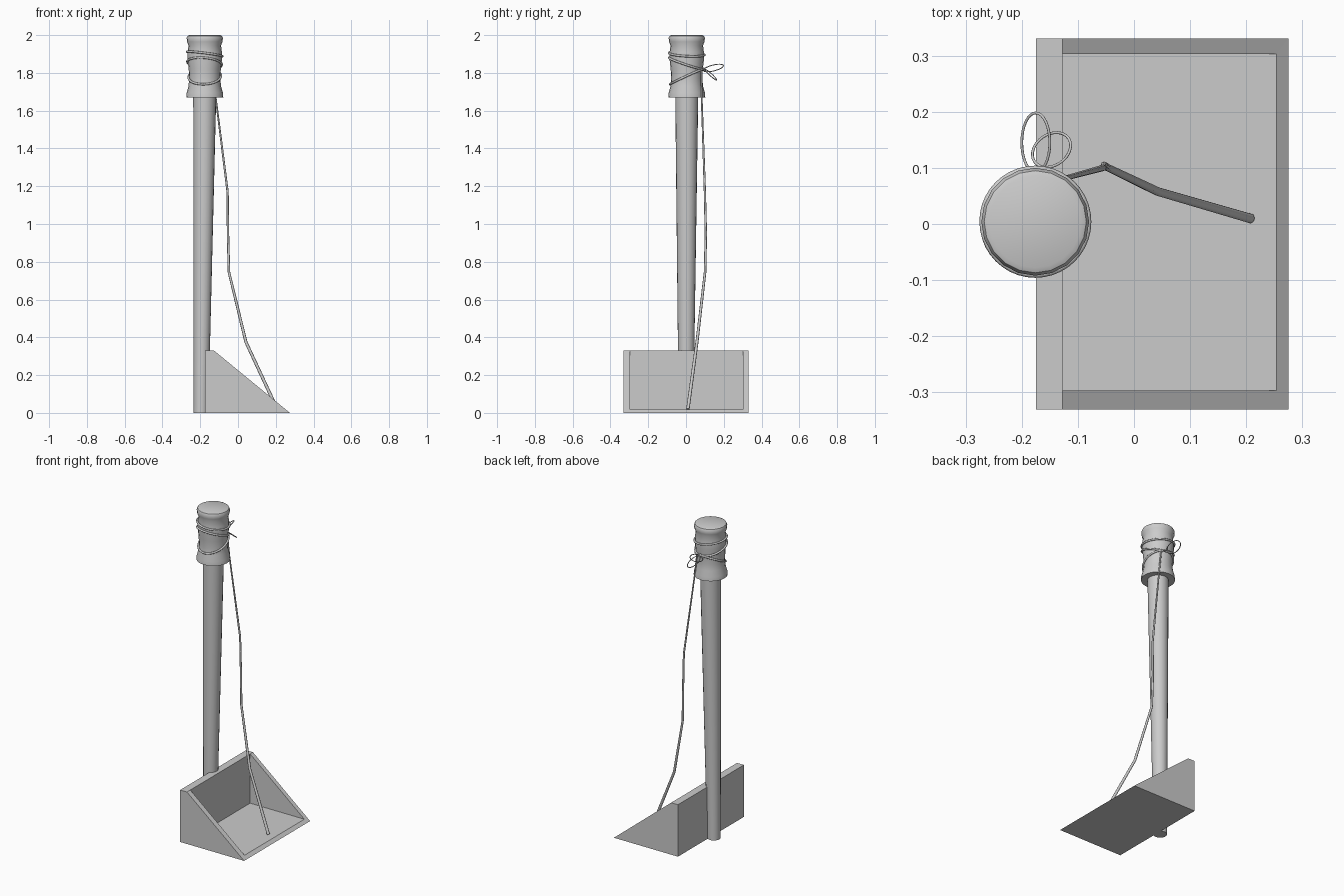
import bpy, bmesh, math
from mathutils import Vector

if "Cube" in bpy.data.objects:
    bpy.data.objects.remove(bpy.data.objects["Cube"])

AX, AY = -0.176, 0.004   # axis of the grip


def finish(name, bm, smooth=False):
    bmesh.ops.recalc_face_normals(bm, faces=bm.faces)
    me = bpy.data.meshes.new(name)
    bm.to_mesh(me)
    bm.free()
    ob = bpy.data.objects.new(name, me)
    bpy.context.collection.objects.link(ob)
    if smooth:
        bpy.ops.object.select_all(action='DESELECT')
        ob.select_set(True)
        bpy.context.view_layer.objects.active = ob
        bpy.ops.object.shade_smooth_by_angle(angle=math.radians(40))
    return ob


def stack(name, rings, sides):
    """Closed round body from rings of (x, y, z, radius)."""
    bm = bmesh.new()
    loops = []
    for x, y, z, r in rings:
        loops.append([bm.verts.new((x + r * math.cos(2 * math.pi * i / sides),
                                    y + r * math.sin(2 * math.pi * i / sides), z))
                      for i in range(sides)])
    for a, b in zip(loops, loops[1:]):
        for i in range(sides):
            j = (i + 1) % sides
            bm.faces.new((a[i], a[j], b[j], b[i]))
    bm.faces.new(loops[0])
    bm.faces.new(loops[-1])
    return finish(name, bm, True)


def tube(name, points, radius, closed=False, radii=None):
    cu = bpy.data.curves.new(name, 'CURVE')
    cu.dimensions = '3D'
    cu.bevel_depth = radius
    cu.bevel_resolution = 2
    cu.use_fill_caps = True
    sp = cu.splines.new('POLY')
    sp.points.add(len(points) - 1)
    for i, p in enumerate(points):
        sp.points[i].co = (*p, 1)
        sp.points[i].radius = radii[i] if radii else 1
    sp.use_cyclic_u = closed
    ob = bpy.data.objects.new(name, cu)
    bpy.context.collection.objects.link(ob)
    return ob


# dustpan: wedge-shaped tray, with inner walls sunk from the sloping opening
bm = bmesh.new()
outer, inner = [], []
for y0, y1 in ((-0.331, -0.297), (0.331, 0.303)):
    outer.append([bm.verts.new((x, y0, z)) for x, z in
                  ((-0.175, 0), (0.275, 0), (-0.127, 0.33), (-0.175, 0.33))])
    inner.append([bm.verts.new((x, y1, z)) for x, z in
                  ((-0.127, 0.017), (0.254, 0.017), (-0.127, 0.33))])
(o0, o1), (i0, i1) = outer, inner
for o in outer:
    bm.faces.new(o)
for i in inner:
    bm.faces.new(i)
for a, b in ((0, 1), (2, 3), (3, 0)):
    bm.faces.new((o0[a], o0[b], o1[b], o1[a]))
for a, b in ((0, 1), (2, 0)):
    bm.faces.new((i0[a], i0[b], i1[b], i1[a]))
bm.faces.new((o0[1], o1[1], i1[1], i0[1]))
bm.faces.new((o0[1], i0[1], i0[2], o0[2]))
bm.faces.new((o1[1], o1[2], i1[2], i1[1]))
finish("dustpan", bm)

# handle: slim pole, widening upwards
stack("handle", [(-0.196, 0, 0, 0.039), (AX, AY, 1.69, 0.061)], 20)

# grip: turned knob with a waist
profile = [(1.67, 0.098), (1.695, 0.096), (1.73, 0.086), (1.77, 0.083),
           (1.82, 0.085), (1.87, 0.091), (1.91, 0.091), (1.945, 0.086),
           (1.965, 0.094), (1.985, 0.096), (1.996, 0.091), (2.0, 0.082)]
stack("grip", [(AX, AY, z, r) for z, r in profile], 20)


def grip_radius(z):
    for (z0, r0), (z1, r1) in zip(profile, profile[1:]):
        if z0 <= z <= z1:
            return r0 + (r1 - r0) * (z - z0) / (z1 - z0)
    return 0.09


# string wraps: tilted rings that follow the grip surface
for name, mid, tilt_x, tilt_y in (("upper_wrap", 1.9, -0.012, -0.005),
                                  ("middle_wrap", 1.85, -0.008, -0.03),
                                  ("lower_wrap", 1.78, 0.004, 0.04)):
    pts = []
    for k in range(40):
        a = 2 * math.pi * k / 40
        z = mid + tilt_x * math.cos(a) + tilt_y * math.sin(a)
        r = grip_radius(z) + 0.003
        pts.append((AX + r * math.cos(a), AY + r * math.sin(a), z))
    tube(name, pts, 0.006, True)

# bow: two thin loops at the knot
for name, c, u, v in (
        ("bow_loop_upper", (-0.175, 0.145, 1.826), (0, 0.053, 0.012), (0.025, 0, 0.016)),
        ("bow_loop_lower", (-0.147, 0.132, 1.79), (0.022, 0.028, -0.028), (0.026, -0.013, 0.004))):
    c, u, v = Vector(c), Vector(u), Vector(v)
    tube(name, [c + u * math.cos(2 * math.pi * k / 32) + v * math.sin(2 * math.pi * k / 32)
                for k in range(32)], 0.0025, True)
bm = bmesh.new()
bmesh.ops.create_icosphere(bm, subdivisions=2, radius=0.01)
bmesh.ops.translate(bm, verts=bm.verts, vec=(-0.165, 0.092, 1.82))
finish("knot", bm, True)

# cord: hangs from the grip down into the pan
tube("cord",
     [(-0.135, 0.082, 1.82), (-0.118, 0.083, 1.67), (-0.055, 0.1, 1.17),
      (-0.053, 0.105, 0.95), (-0.048, 0.101, 0.745), (0.042, 0.058, 0.375),
      (0.207, 0.01, 0.02)],
     0.009, radii=[0.5, 0.5, 0.65, 0.7, 0.75, 0.9, 1.0])
